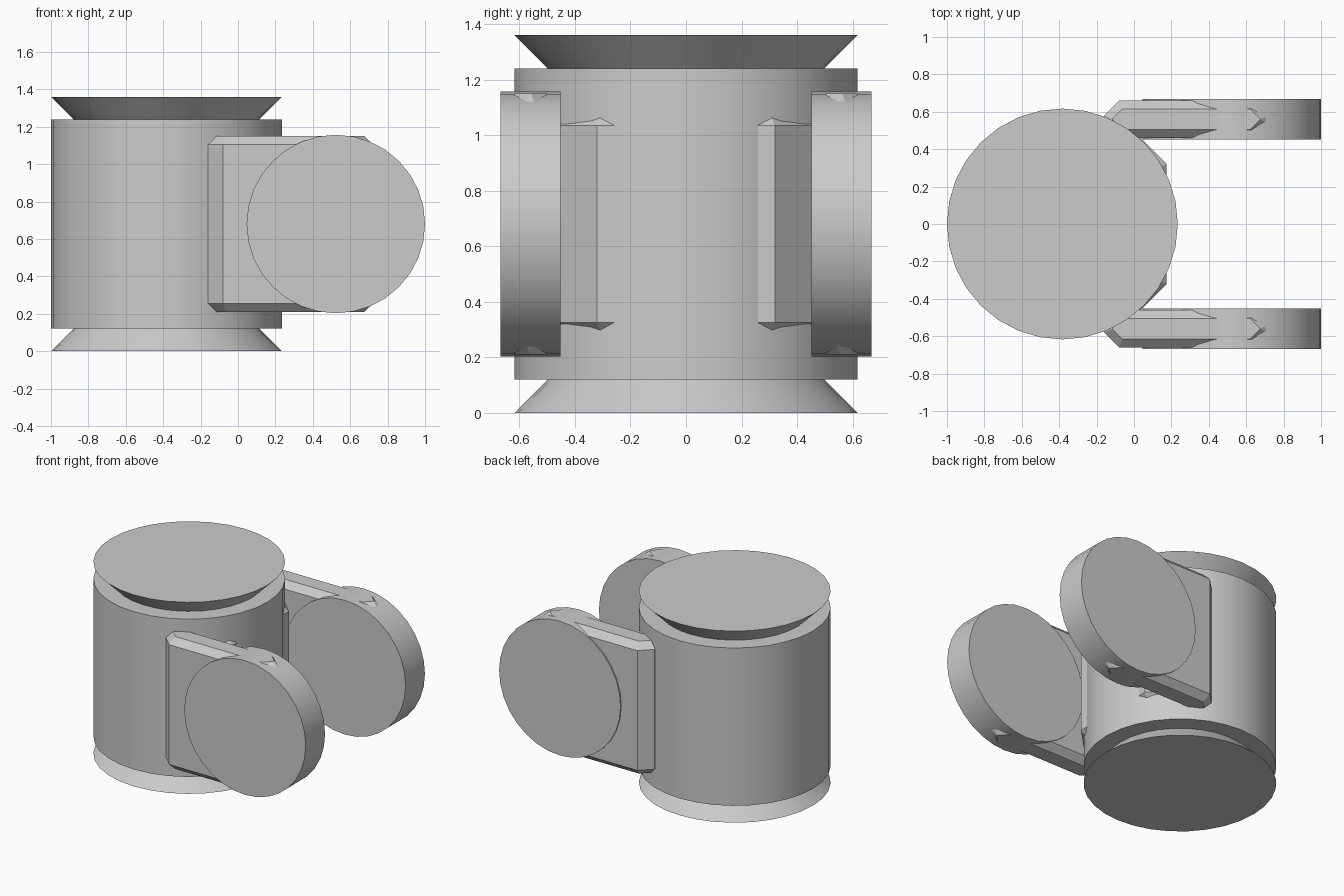
import bpy, bmesh, math
from mathutils import Matrix

cube = bpy.data.objects.get("Cube")
if cube:
    bpy.data.objects.remove(cube, do_unlink=True)

grey = bpy.data.materials.new("plain grey")
grey.use_nodes = True
colour = (0.6, 0.6, 0.6, 1)
grey.diffuse_color = colour
grey.node_tree.nodes["Principled BSDF"].inputs["Base Color"].default_value = colour


def finish(name, bm, smooth=True):
    bmesh.ops.remove_doubles(bm, verts=bm.verts, dist=0.0005)
    bmesh.ops.recalc_face_normals(bm, faces=bm.faces)
    mesh = bpy.data.meshes.new(name)
    bm.to_mesh(mesh)
    bm.free()
    mesh.materials.append(grey)
    obj = bpy.data.objects.new(name, mesh)
    bpy.context.collection.objects.link(obj)
    if smooth:
        bpy.ops.object.select_all(action='DESELECT')
        obj.select_set(True)
        bpy.context.view_layer.objects.active = obj
        bpy.ops.object.shade_smooth_by_angle(angle=math.radians(30))


def drum(name, centre, r1, r2, depth, axis_y=False):
    """Capped cylinder or cone, upright or lying along y."""
    place = Matrix.Translation(centre)
    if axis_y:
        place = place @ Matrix.Rotation(math.pi / 2, 4, 'X')
    bm = bmesh.new()
    bmesh.ops.create_cone(bm, cap_ends=True, segments=32, radius1=r1,
                          radius2=r2, depth=depth, matrix=place)
    finish(name, bm)


def octagon(hx, hy, c):
    return [(hx, hy - c), (hx - c, hy), (c - hx, hy), (-hx, hy - c),
            (-hx, c - hy), (c - hx, -hy), (hx - c, -hy), (hx, c - hy)]


def chamfered_block(name, x, y, z, corner, edge):
    """Box with cut upright corners and sloped top and bottom edges."""
    cx, cy = sum(x) / 2, sum(y) / 2
    hx, hy = (x[1] - x[0]) / 2, (y[1] - y[0]) / 2
    wide = octagon(hx, hy, corner)
    small = octagon(hx - edge, hy - edge, corner - edge * (2 - math.sqrt(2)))
    layers = [(small, z[0]), (wide, z[0] + edge), (wide, z[1] - edge), (small, z[1])]
    bm = bmesh.new()
    rings = [[bm.verts.new((cx + px, cy + py, h)) for px, py in ring]
             for ring, h in layers]
    for a, b in zip(rings, rings[1:]):
        for i in range(8):
            j = (i + 1) % 8
            bm.faces.new((a[i], a[j], b[j], b[i]))
    bm.faces.new(rings[0])
    bm.faces.new(rings[-1])
    finish(name, bm, smooth=False)


# Main drum with a flared foot and a flared lid
BODY_X, BODY_R, NECK_R = -0.383, 0.617, 0.497
drum("body", (BODY_X, 0, 0.68), BODY_R, BODY_R, 1.12)
drum("foot", (BODY_X, 0, 0.06), BODY_R, NECK_R, 0.12)
drum("lid", (BODY_X, 0, 1.30), NECK_R, BODY_R, 0.12)

# Arm, round pad and inner brace on each side
for side, s in (("right", -1), ("left", 1)):
    def span(a, b):
        return sorted((s * a, s * b))
    chamfered_block(side + "_arm", (-0.16, 0.72), span(0.46, 0.66), (0.21, 1.15), 0.08, 0.045)
    chamfered_block(side + "_brace", (-0.30, 0.175), span(0.05, 0.49), (0.28, 1.08), 0.17, 0.045)
    drum(side + "_pad", (0.523, s * 0.56, 0.68), 0.477, 0.477, 0.217, axis_y=True)
